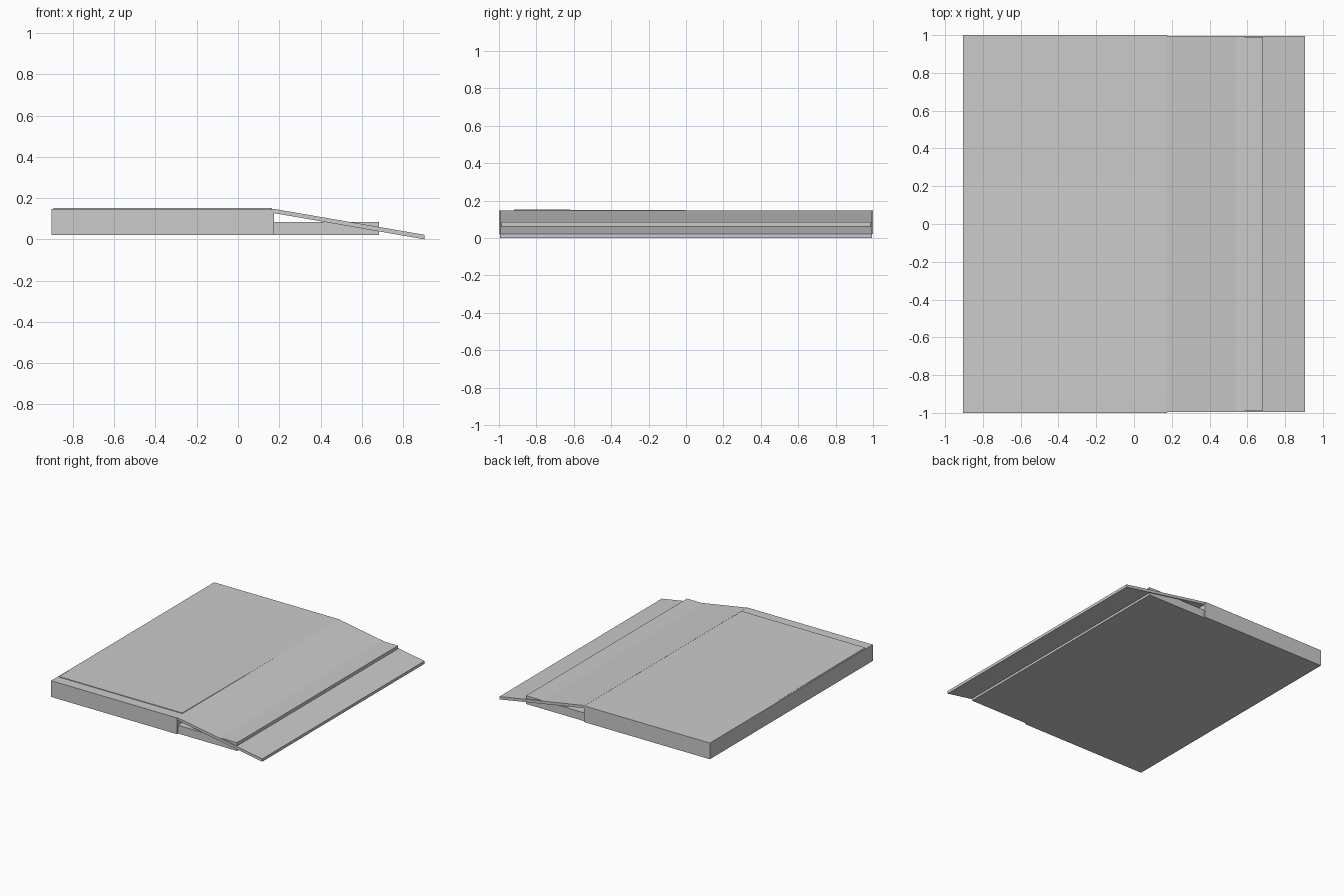
import bpy
import bmesh

cube = bpy.data.objects.get("Cube")
if cube:
    bpy.data.objects.remove(cube, do_unlink=True)

# One plain grey for every part
grey = bpy.data.materials.new("steel grey")
grey.use_nodes = True
colour = (0.6, 0.6, 0.6, 1.0)
grey.diffuse_color = colour
grey.node_tree.nodes["Principled BSDF"].inputs["Base Color"].default_value = colour


def prism(name, profile, start, length, along):
    """Extrude a closed profile along x (profile is y,z) or y (profile is x,z)."""
    bm = bmesh.new()
    verts = [bm.verts.new((start, a, z) if along == "x" else (a, start, z))
             for a, z in profile]
    face = bm.faces.new(verts)
    moved = bmesh.ops.extrude_face_region(bm, geom=[face])["geom"]
    step = (length, 0, 0) if along == "x" else (0, length, 0)
    bmesh.ops.translate(bm, vec=step,
                        verts=[v for v in moved if isinstance(v, bmesh.types.BMVert)])
    bmesh.ops.recalc_face_normals(bm, faces=bm.faces)
    mesh = bpy.data.meshes.new(name)
    bm.to_mesh(mesh)
    bm.free()
    mesh.materials.append(grey)
    obj = bpy.data.objects.new(name, mesh)
    bpy.context.collection.objects.link(obj)
    return obj


def box(name, x0, x1, z0, z1, half_width):
    return prism(name, [(x0, z0), (x1, z0), (x1, z1), (x0, z1)],
                 -half_width, 2 * half_width, "y")


# Main platform and the lower step in front of it
box("platform", -0.905, 0.175, 0.021, 0.147, 1.0)
box("lower_step", 0.175, 0.683, 0.021, 0.085, 0.987)

# Sloping ramp plate, passing through the end of the step
prism("ramp_plate", [(0.172, 0.148), (0.905, 0.022), (0.905, 0.0), (0.175, 0.127)],
      -0.995, 1.99, "y")

# Deck plate, tilted so one long edge stands just proud of the platform
prism("deck_plate", [(-0.92, 0.14), (-0.92, 0.152), (0.92, 0.144), (0.92, 0.14)],
      -0.895, 1.06, "x")
